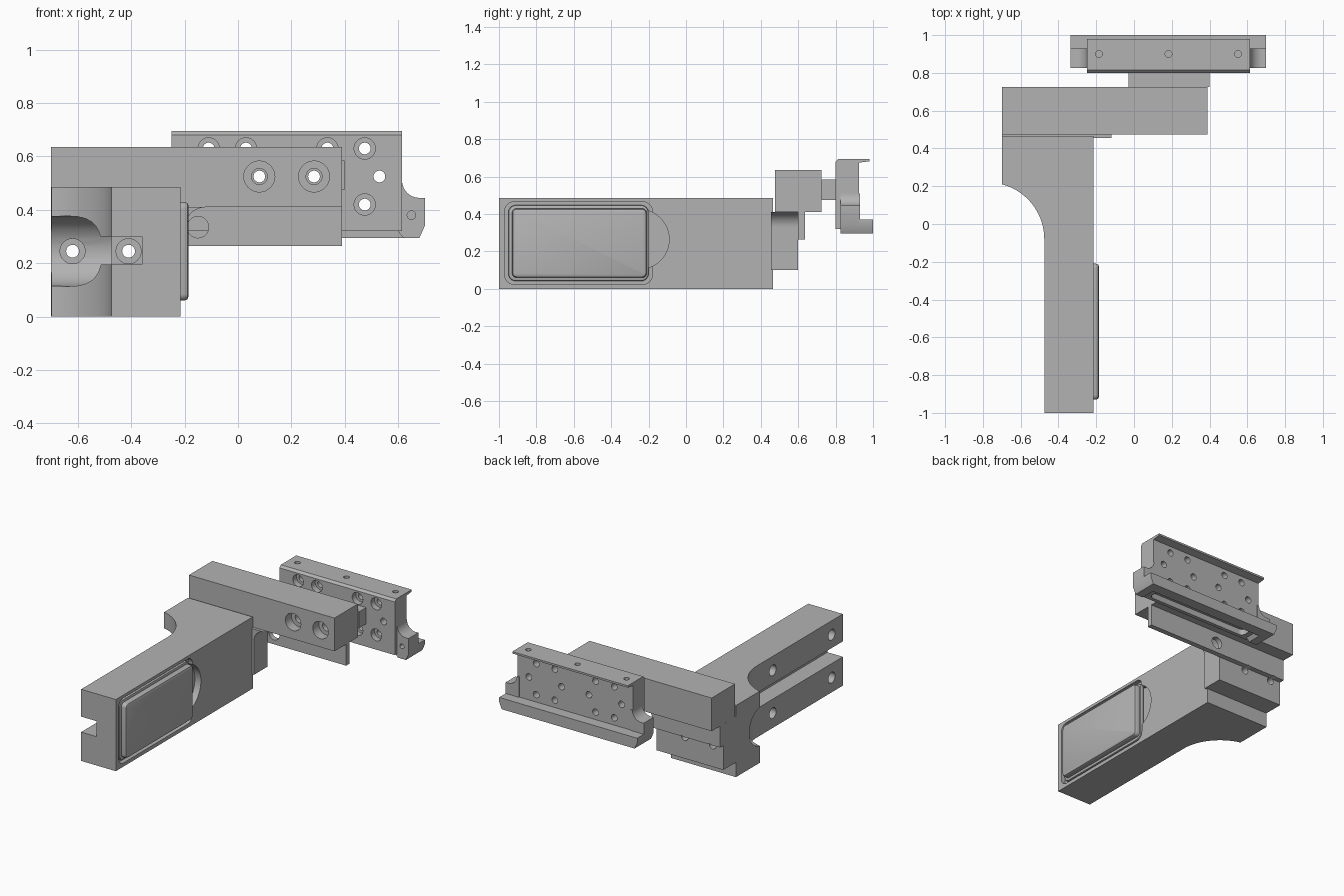
import bpy, bmesh, math

cube = bpy.data.objects.get("Cube")
if cube:
    bpy.data.objects.remove(cube)

grey = bpy.data.materials.new("plain grey")
grey.use_nodes = True
grey.diffuse_color = (0.45, 0.45, 0.45, 1)
grey.node_tree.nodes["Principled BSDF"].inputs["Base Color"].default_value = (0.45, 0.45, 0.45, 1)

PLACE = {"x": lambda u, v, w: (w, u, v),
         "y": lambda u, v, w: (u, w, v),
         "z": lambda u, v, w: (u, v, w)}


def prism(name, points, axis, start, end):
    """Extrude a 2D outline along an axis."""
    bm = bmesh.new()
    rings = [[bm.verts.new(PLACE[axis](u, v, w)) for u, v in points] for w in (start, end)]
    n = len(points)
    bm.faces.new(rings[0])
    bm.faces.new(rings[1])
    for i in range(n):
        j = (i + 1) % n
        bm.faces.new((rings[0][i], rings[0][j], rings[1][j], rings[1][i]))
    bmesh.ops.recalc_face_normals(bm, faces=bm.faces)
    mesh = bpy.data.meshes.new(name)
    bm.to_mesh(mesh)
    bm.free()
    mesh.materials.append(grey)
    obj = bpy.data.objects.new(name, mesh)
    bpy.context.collection.objects.link(obj)
    return obj


def box(name, x, y, z):
    return prism(name, [(x[0], y[0]), (x[1], y[0]), (x[1], y[1]), (x[0], y[1])], "z", *z)


def arc(cu, cv, r, a, b, steps=12):
    angles = [math.radians(a + (b - a) * i / steps) for i in range(steps + 1)]
    return [(cu + r * math.cos(t), cv + r * math.sin(t)) for t in angles]


def rod(u, v, r, axis, start, end, steps=32):
    return prism("cutter", arc(u, v, r, 0, 360, steps)[:-1], axis, start, end)


def rounded(u, v, r):
    pts = []
    for cu, cv, a in ((u[1] - r, v[1] - r, 0), (u[0] + r, v[1] - r, 90),
                      (u[0] + r, v[0] + r, 180), (u[1] - r, v[0] + r, 270)):
        pts += arc(cu, cv, r, a, a + 90, 6)
    return pts


def apply(obj, mod):
    bpy.context.view_layer.objects.active = obj
    bpy.ops.object.modifier_apply(modifier=mod.name)


def cut(obj, cutter):
    mod = obj.modifiers.new("cut", "BOOLEAN")
    mod.operation = "DIFFERENCE"
    mod.solver = "EXACT"
    mod.object = cutter
    apply(obj, mod)
    bpy.data.objects.remove(cutter)


# Long arm with its concave flare
flare = arc(-0.775, -0.08, 0.3, 0, 75.5, 20)
arm = prism("arm", [(-0.215, -1), (-0.215, 0.465), (-0.7, 0.465)] + flare[::-1] + [(-0.475, -1)],
            "z", 0, 0.485)
# Side slot, cylindrical groove and bolt holes
cut(arm, box("cutter", (-0.6, -0.36), (-1.1, 0.3), (0.195, 0.3)))
cut(arm, rod(0.19, 0.245, 0.132, "x", -0.8, -0.475))
for x in (-0.62, -0.41):
    cut(arm, rod(x, 0.245, 0.047, "y", 0.1, 0.37))
    cut(arm, rod(x, 0.245, 0.024, "y", 0.36, 0.6))
for y in (-0.88, -0.25):
    for z in (0.1, 0.39):
        cut(arm, rod(y, z, 0.036, "x", -0.6, -0.38))
# Cover recess and finger notch
cut(arm, prism("cutter", rounded((-0.97, -0.18), (0.025, 0.465), 0.05), "x", -0.245, -0.1))
cut(arm, rod(-0.25, 0.265, 0.16, "x", -0.26, -0.1, 48))

# Raised cover panel
rim = prism("cover_rim", rounded((-0.95, -0.2), (0.042, 0.448), 0.04), "x", -0.25, -0.222)
cover = prism("cover_panel", rounded((-0.93, -0.21), (0.06, 0.43), 0.025), "x", -0.25, -0.185)
for part, width in ((rim, 0.008), (cover, 0.016)):
    mod = part.modifiers.new("bevel", "BEVEL")
    mod.width = width
    mod.segments = 2
    mod.angle_limit = math.radians(60)
    apply(part, mod)

# Lower block with a fillet up to the beam
block = prism("lower_block", [(-0.7, 0.1), (-0.2, 0.1)] + arc(-0.12, 0.33, 0.08, 180, 90)
              + [(-0.7, 0.41)], "y", 0.455, 0.6)
back_plate = box("back_plate", (-0.7, 0.39), (0.6, 0.635), (0.265, 0.41))
for x in (-0.62, -0.41):
    cut(block, rod(x, 0.245, 0.024, "y", 0.4, 0.7))
    cut(back_plate, rod(x, 0.245, 0.024, "y", 0.5, 0.7))
cut(back_plate, rod(-0.15, 0.335, 0.04, "y", 0.5, 0.7))

# Cross beam and spacer with counterbored bolt holes
beam = box("cross_beam", (-0.7, 0.39), (0.475, 0.725), (0.41, 0.635))
spacer = box("spacer", (-0.03, 0.4), (0.725, 0.8), (0.475, 0.585))
for x in (0.08, 0.285):
    cut(beam, rod(x, 0.525, 0.058, "y", 0.4, 0.54))
    for part in (beam, spacer):
        cut(part, rod(x, 0.525, 0.03, "y", 0.3, 0.9))

# Rail with a thin top flange
MID = 0.1825
rail = prism("rail", [(0.8, 0.32), (0.8, 0.68), (0.815, 0.695), (0.98, 0.695), (0.98, 0.682),
                      (0.925, 0.675), (0.925, 0.32)], "x", -0.25, 0.615)
cut(rail, prism("cutter", rounded((-0.2, 0.565), (0.825, 0.905), 0.03), "z", 0.2, 0.36))
for x in (-0.11, 0.03, 0.335, 0.475):
    for z in (0.42, 0.63):
        cut(rail, rod(x, z, 0.04, "y", 0.7, 0.84, 24))
        cut(rail, rod(x, z, 0.022, "y", 0.7, 1.1, 24))
for x in (-0.165, 0.08, 0.285, 0.53):
    cut(rail, rod(x, 0.525, 0.022, "y", 0.7, 1.1, 24))
for x in (-0.185, MID, 0.55):
    cut(rail, rod(x, 0.9, 0.018, "z", 0.65, 0.8, 20))

# Rear lip along the bottom of the rail
prism("rail_lip", [(-0.335, 0.34), (-0.315, 0.295), (0.68, 0.295), (0.7, 0.34), (0.7, 0.37),
                   (-0.335, 0.37)], "y", 0.925, 1.0)

# Ears at both rail ends
ear = [(0.6, 0.32), (0.62, 0.295), (0.68, 0.295), (0.7, 0.34), (0.7, 0.445)]
ear += arc(0.68, 0.51, 0.065, 270, 180) + [(0.6, 0.51)]
for name, side in (("right_ear", 1), ("left_ear", -1)):
    outline = [(MID + side * (x - MID), z) for x, z in ear]
    part = prism(name, outline, "y", 0.825, 0.93)
    cut(part, rod(MID + side * (0.65 - MID), 0.38, 0.016, "y", 0.7, 0.9, 20))

# Smooth the curved walls and keep the edges crisp
bpy.ops.object.select_all(action="DESELECT")
for obj in bpy.context.collection.objects:
    if obj.type == "MESH" and grey.name in obj.data.materials:
        obj.select_set(True)
        bpy.context.view_layer.objects.active = obj
bpy.ops.object.shade_smooth_by_angle(angle=math.radians(30))
